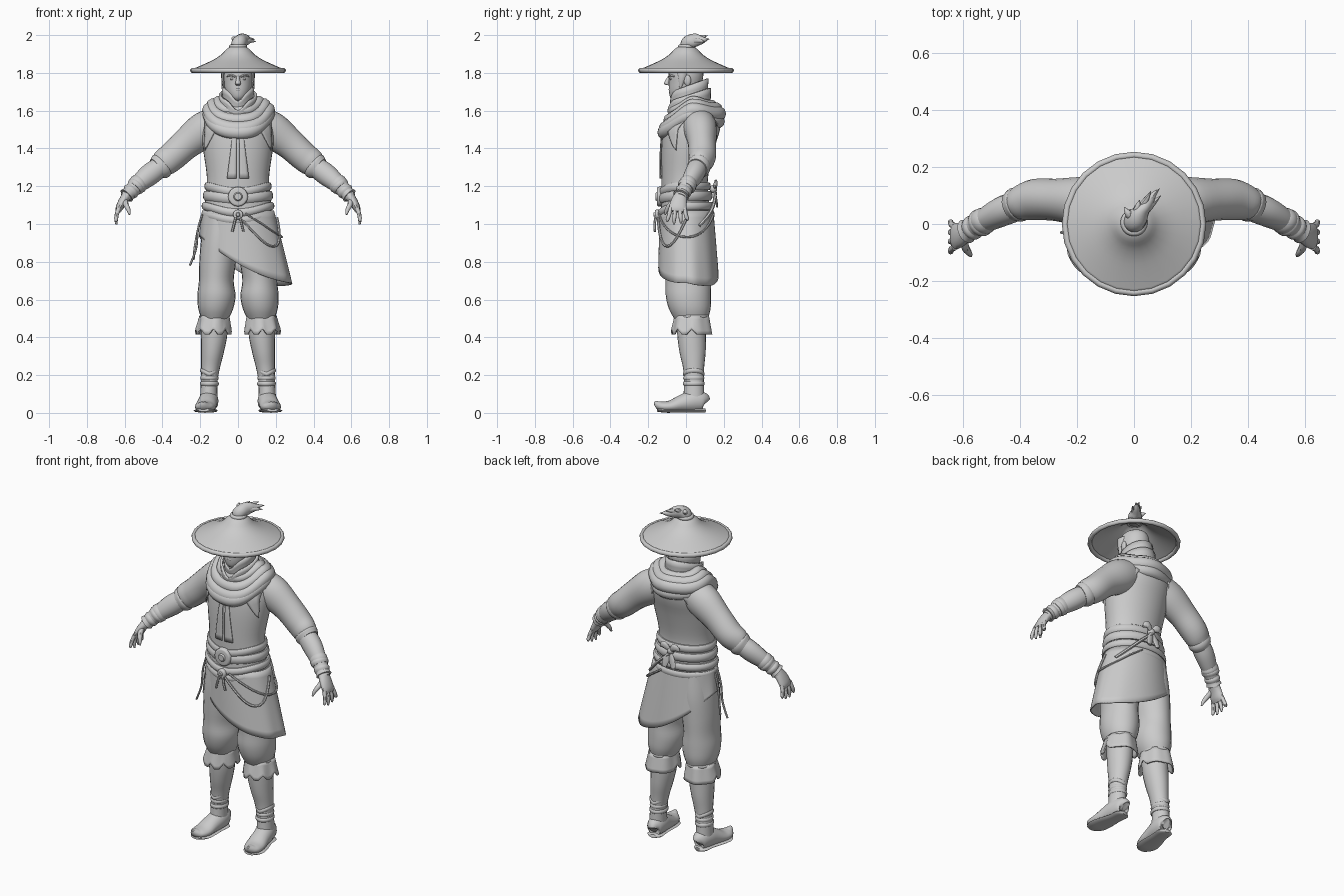
import bpy, bmesh, math
from mathutils import Vector
from math import sin, cos, pi

cloth = bpy.data.materials.new("plain_grey")
cloth.diffuse_color = (0.6, 0.6, 0.6, 1)


def finish(name, bm, mirror=False, thick=0, angle=45):
    bmesh.ops.recalc_face_normals(bm, faces=bm.faces)
    me = bpy.data.meshes.new(name)
    bm.to_mesh(me)
    bm.free()
    me.shade_smooth()
    me.set_sharp_from_angle(angle=math.radians(angle))
    me.materials.append(cloth)
    ob = bpy.data.objects.new(name, me)
    bpy.context.collection.objects.link(ob)
    if thick:
        m = ob.modifiers.new("thickness", 'SOLIDIFY')
        m.thickness, m.offset = thick, 0
    if mirror:
        ob.modifiers.new("mirror", 'MIRROR')
    return ob


def surf(name, f, nu, nv, loop_u=True, loop_v=False, caps=False, **kw):
    """Grid surface from f(u, v) with u, v in 0..1."""
    bm = bmesh.new()
    cu, cv = (nu if loop_u else nu + 1), (nv if loop_v else nv + 1)
    g = [[bm.verts.new(f(i / nu, j / nv)) for i in range(cu)] for j in range(cv)]
    for j in range(nv):
        for i in range(nu):
            a, b = (i + 1) % cu, (j + 1) % cv
            bm.faces.new((g[j][i], g[j][a], g[b][a], g[b][i]))
    if caps:
        bm.faces.new(g[0])
        bm.faces.new(g[-1])
    return finish(name, bm, **kw)


def spline(pts, t):
    """Catmull-Rom point through tuples at t in 0..1."""
    n = len(pts) - 1
    i = min(int(t * n), n - 1)
    k = t * n - i
    p = [pts[min(max(i + d, 0), n)] for d in (-1, 0, 1, 2)]
    return [0.5 * (2 * b + (c - a) * k + (2 * a - 5 * b + 4 * c - d) * k * k
                   + (3 * b - a - 3 * c + d) * k ** 3) for a, b, c, d in zip(*p)]


def tube(name, pts, n=16, steps=4, ref=(0, 1, 0), flat=False, **kw):
    """Oval tube through (x, y, z, half width, half depth along ref)."""
    def f(u, v):
        p = spline(pts, v)
        t = Vector((0, 0, 1)) if flat else (Vector(spline(pts, min(v + .01, 1))[:3])
                                            - Vector(spline(pts, max(v - .01, 0))[:3])).normalized()
        r = Vector(ref)
        r = (r - t * r.dot(t)).normalized()
        s = r.cross(t)
        return Vector(p[:3]) + s * max(p[3], .001) * cos(2 * pi * u) + r * max(p[4], .001) * sin(2 * pi * u)
    return surf(name, f, n, steps * (len(pts) - 1), caps=True, **kw)


def cord(name, pts, r=.006, **kw):
    return tube(name, [(*p, r, r) for p in pts], 6, 5, ref=(.3, .9, .2), **kw)


def band(name, rx, ry, cy, zf, a, b, cx=0, n=40, wob=0, **kw):
    """Padded ring round the body; zf(theta) gives its height."""
    def f(u, v):
        t, s = 2 * pi * u, 2 * pi * v
        w = a * cos(s) + wob * sin(5 * t + 1)
        return (cx + (rx + w) * cos(t), cy + (ry + w) * sin(t), zf(t) + b * sin(s) + wob * cos(4 * t))
    return surf(name, f, n, 10, loop_v=True, **kw)


def blob(name, c, s, **kw):
    bm = bmesh.new()
    bmesh.ops.create_uvsphere(bm, u_segments=14, v_segments=9, radius=1)
    for v in bm.verts:
        v.co = Vector(c) + Vector((v.co.x * s[0], v.co.y * s[1], v.co.z * s[2]))
    return finish(name, bm, **kw)


# torso: z, half width, half depth, centre y
TORSO = [(1.0, .185, .135, .0), (1.15, .172, .125, -.005), (1.25, .165, .124, -.007), (1.4, .185, .14, .01),
         (1.5, .19, .15, .03), (1.58, .165, .14, .045), (1.64, .11, .1, .045), (1.7, .06, .065, .03)]
tube("tunic", [(0, c, z, a, b) for z, a, b, c in TORSO], 36, 4, flat=True)


def on_torso(x, z, side=-1, off=.006):
    for p, q in zip(TORSO, TORSO[1:]):
        if z <= q[0]:
            break
    k = (z - p[0]) / (q[0] - p[0])
    a, b, c = (p[i] + (q[i] - p[i]) * k for i in (1, 2, 3))
    return Vector((x, c + side * (b + off) * math.sqrt(max(0, 1 - (x / (a + off)) ** 2)), z))


# placket strips and pointed shoulder flaps lying on the tunic
surf("placket", lambda u, v: on_torso(.008 + u * (.02 + .03 * v), 1.48 - .24 * v),
     3, 8, loop_u=False, thick=.006, mirror=True)
for side, nm in ((-1, "front"), (1, "back")):
    surf(nm + "_shoulder_flap", lambda u, v: on_torso(.175 - (1 - v) * .08 * u, 1.56 - .15 * v - .02 * u, side, .008),
         4, 8, loop_u=False, thick=.006, mirror=True)

# scarf folds, collar
for i, (rx, ry, cy, zs, fr, bk, a, b) in enumerate([
        (.105, .095, .035, 1.645, .05, .02, .032, .03), (.135, .12, .035, 1.625, .08, .02, .036, .036),
        (.155, .14, .032, 1.6, .1, .02, .038, .04), (.16, .146, .025, 1.575, .095, .035, .032, .036)]):
    band("scarf_fold_%d" % (i + 1), rx, ry, cy,
         lambda t: zs - fr * max(0, -sin(t)) ** 1.5 - bk * max(0, sin(t)) ** 2, a, b, n=48, wob=.004)


def collar(lo, hi, r0, r1):
    def f(u, v):
        t = 2 * pi * u
        r = r0 + (r1 - r0) * v
        notch = .05 * max(0, -sin(t)) ** 10 * v
        return (r * cos(t), .017 + (r + .015) * sin(t), lo + (hi - lo) * v + .035 * sin(t) * v - notch)
    return f


surf("inner_collar", collar(1.6, 1.735, .07, .083), 32, 4, thick=.01)
surf("outer_collar", collar(1.58, 1.685, .09, .095), 32, 4, thick=.012)

# head and face
tube("head", [(0, .0, 1.64, .045, .045), (0, -.02, 1.665, .045, .06), (0, -.012, 1.70, .066, .078),
              (0, -.003, 1.75, .077, .088), (0, .0, 1.8, .08, .092), (0, .005, 1.85, .065, .075),
              (0, .005, 1.88, .02, .025)], 24, 4, flat=True)
tube("nose", [(0, -.086, 1.785, .008, .008), (0, -.096, 1.765, .01, .011), (0, -.103, 1.742, .015, .014),
              (0, -.088, 1.734, .01, .006)], 10, 3, flat=True)
tube("brow", [(.012, -.088, 1.779, .006, .007), (.035, -.081, 1.787, .007, .008), (.06, -.06, 1.782, .004, .005)],
     8, 3, mirror=True)
blob("eye", (.031, -.079, 1.768), (.013, .008, .006), mirror=True)
blob("lips", (0, -.083, 1.712), (.021, .009, .008))
blob("ear", (.079, .008, 1.76), (.01, .019, .029), mirror=True)
tube("sideburn", [(.077, -.02, 1.82, .01, .03), (.08, -.022, 1.775, .009, .02), (.074, -.03, 1.72, .004, .005)],
     8, 3, mirror=True)

# straw hat with rolled rim, topknot and tuft
HAT = [(.243, 1.815), (.18, 1.842), (.125, 1.868), (.085, 1.895), (.055, 1.925), (.03, 1.938), (.001, 1.94)]


def hat(u, v):
    r, z = spline(HAT, v)
    return (r * cos(2 * pi * u), r * sin(2 * pi * u), z)


surf("hat", hat, 24, 18, thick=.008)
band("hat_rim", .242, .242, 0, lambda t: 1.813, .012, .013, n=24)
band("knot_tie", .036, .036, .005, lambda t: 1.94, .012, .012, n=20)
tube("topknot", [(0, 0, 1.925, .025, .025), (0, .005, 1.945, .037, .037), (.01, .02, 1.965, .037, .038),
                 (.03, .05, 1.973, .036, .026), (.055, .085, 1.973, .02, .018), (.08, .12, 1.98, .002, .002)], 14)
for i, (x, y, z) in enumerate([(.095, .1, 1.965), (.06, .115, 1.997), (.09, .125, 1.978), (-.035, .06, 1.985),
                               (.02, .085, 1.999)]):
    tube("tuft_%d" % (i + 1), [(.005, .015, 1.96, .018, .018), (x * .55, y * .6, (z + 1.975) / 2, .015, .014),
                               (x, y, z, .001, .001)], 8)

# arms: puffed sleeve, forearm, bracer, hand
tube("sleeve", [(.11, .065, 1.53, .09, .09), (.18, .078, 1.495, .098, .088), (.27, .085, 1.428, .083, .075),
                (.345, .086, 1.36, .077, .073), (.39, .075, 1.325, .073, .064), (.415, .066, 1.305, .06, .054)],
     22, mirror=True)
tube("forearm", [(.39, .07, 1.32, .05, .05), (.45, .05, 1.275, .058, .053), (.5, .026, 1.235, .053, .047),
                 (.55, -.003, 1.19, .039, .036), (.595, -.028, 1.14, .03, .034)], 18, mirror=True)
tube("sleeve_cuff", [(.395, .073, 1.318, .066, .058), (.41, .068, 1.306, .071, .062), (.43, .06, 1.293, .06, .054)],
     20, mirror=True)
tube("bracer", [(.515, .019, 1.222, .047, .043), (.53, .01, 1.21, .052, .048), (.55, -.003, 1.19, .043, .04),
                (.575, -.018, 1.165, .037, .038), (.59, -.026, 1.15, .042, .044)], 18, mirror=True)
for k, (x, y, z, r) in enumerate([(.54, .004, 1.2, .05), (.567, -.013, 1.173, .044)]):
    tube("wrist_strap_%d" % (k + 1), [(x - .01, y + .006, z + .011, r - .006, r - .006), (x, y, z, r, r),
                                      (x + .01, y - .006, z - .011, r - .006, r - .006)], 18, 3, mirror=True)
tube("palm", [(.585, -.025, 1.155, .027, .033), (.61, -.037, 1.12, .023, .043), (.628, -.043, 1.085, .02, .047),
              (.636, -.045, 1.065, .012, .042)], 14, mirror=True)
for i, tip in enumerate((1.025, 1.003, .998, 1.012)):
    y = -.045 + (i - 1.5) * -.024
    fan = (i - 1.5) * -.011
    tube("finger_%d" % (i + 1), [(.63, y, 1.085, .012, .012), (.642, y + fan * .5, 1.05, .011, .011),
                                 (.645, y + fan, 1.025, .01, .01), (.644, y + fan * 1.2, tip, .005, .005)],
         8, 3, mirror=True)
tube("thumb", [(.6, -.055, 1.125, .016, .016), (.592, -.085, 1.1, .014, .014), (.58, -.102, 1.075, .011, .011),
               (.574, -.112, 1.05, .005, .005)], 8, 3, mirror=True)

# belts, buckles, bow at the back


def dip(z, d):
    return lambda t: z - d * max(0, -sin(t)) ** 3


band("upper_sash", .166, .125, -.006, dip(1.2, .03), .012, .022)
band("main_belt", .172, .13, -.003, dip(1.15, .015), .014, .026)
band("lower_belt", .178, .134, 0, dip(1.095, .035), .015, .022)
band("hip_sash", .18, .138, .003, dip(1.05, .03), .011, .02)
for nm, z, r, y in (("belt_buckle", 1.145, .052, -.148), ("small_buckle", 1.05, .026, -.158)):
    tube(nm, [(0, y + .03, z, r, r), (0, y, z, r, r), (0, y - .006, z, r * .8, r * .8)], 16, 2, ref=(1, 0, 0))
    tube(nm + "_boss", [(0, y, z, r * .55, r * .55), (0, y - .014, z, r * .35, r * .35)], 10, 2, ref=(1, 0, 0))
blob("bow_knot", (0, .145, 1.185), (.022, .02, .022))
tube("bow_loop", [(0, .148, 1.185, .008, .008), (.035, .158, 1.215, .022, .01), (.06, .15, 1.2, .008, .008)],
     10, mirror=True)
tube("bow_tail", [(0, .15, 1.18, .012, .006), (.02, .16, 1.13, .02, .006), (.03, .165, 1.09, .014, .005)],
     8, mirror=True)


# slanted wrap skirt
def skirt(u, v, off=0):
    t = 2 * pi * u
    x = .04 * v + (.188 + off + .055 * v + .004 * v * sin(9 * t)) * cos(t)
    y = .003 + .01 * v + (.139 + off + .018 * v) * sin(t)
    low = .79 - .58 * x + .76 * x * x - .04 * max(0, sin(t))
    return Vector((x, y, 1.07 + (low - 1.07) * v))


surf("wrap_skirt", skirt, 64, 10, thick=.006)
# cords draped over the skirt, and hanging strings
cord("front_cord", [skirt(.75 + .25 * k / 8, .1 + .42 * sin(pi * k / 8), .01) for k in range(9)], .007)
cord("side_cord", [skirt(.78 + .42 * k / 8, .05 + .32 * sin(pi * k / 8), .01) for k in range(9)], .006)
cord("back_cord", [(0, .155, 1.17), (.07, .148, 1.11), (.13, .122, 1.05), (.19, .07, .99)], .009)
for s in (-1, 1):
    cord("buckle_string_%s" % ("left" if s > 0 else "right"),
         [(.01 * s, -.16, 1.04), (.02 * s, -.166, 1.0), (.03 * s, -.165, .96)], .007)
for i in range(2):
    cord("hip_string_%d" % (i + 1), [(-.19, -.03 + .03 * i, 1.05), (-.212, -.03 + .03 * i, .97),
                                     (-.222 - .008 * i, -.03 + .04 * i, .87),
                                     (-.235 - .02 * (1 - i), -.03 + .04 * i, .78 + .03 * i)], .006)

# legs: baggy trousers, knee cuffs, calves
tube("trouser_leg", [(.09, .005, 1.05, .085, .12), (.1, .008, .92, .095, .128), (.108, .01, .8, .097, .125),
                     (.115, .012, .7, .092, .12), (.114, .013, .62, .101, .12), (.118, .02, .55, .092, .11),
                     (.122, .028, .49, .068, .085)], 24, flat=True, mirror=True)


def cuff(u, v):
    t = 2 * pi * u
    r = .074 + .018 * v + .003 * sin(6 * t)
    notch = .03 * v * max(0, cos(8 * t)) if sin(t) < .2 else 0
    return (.125 + .005 * v + r * cos(t), .03 + (r + .012) * sin(t), .515 - .1 * v + notch)


surf("knee_cuff", cuff, 48, 5, thick=.008, mirror=True)
band("knee_tie", .07, .083, .03, lambda t: .51, .01, .012, cx=.124, n=24, mirror=True)
tube("calf", [(.122, .028, .52, .068, .08), (.126, .03, .41, .069, .076), (.135, .035, .32, .06, .069),
              (.145, .04, .24, .05, .056), (.152, .042, .17, .044, .052), (.155, .042, .08, .046, .056)],
     20, flat=True, mirror=True)
for i, (z, a) in enumerate([(.205, .05), (.185, .048), (.155, .05)]):
    band("ankle_wrap_%d" % (i + 1), a - .008, a, .041, lambda t: z + (.02 * abs(cos(t)) if i == 0 else 0),
         .008, .012, cx=.151, n=24, mirror=True)

# shoes with upturned toes, and soles
tube("shoe", [(.148, .1, .055, .02, .03), (.15, .09, .06, .042, .05), (.155, .04, .062, .052, .058),
              (.163, -.02, .05, .053, .047), (.172, -.08, .035, .056, .032), (.18, -.125, .034, .047, .026),
              (.183, -.15, .045, .026, .02), (.184, -.166, .06, .006, .006)], 18,
     ref=(0, 0, 1), mirror=True)
tube("sole", [(.149, .102, .012, .02, .011), (.152, .08, .012, .045, .011), (.158, .02, .012, .047, .011),
              (.17, -.06, .012, .06, .011), (.177, -.11, .012, .058, .011), (.182, -.15, .016, .03, .01)], 12,
     ref=(0, 0, 1), mirror=True)
